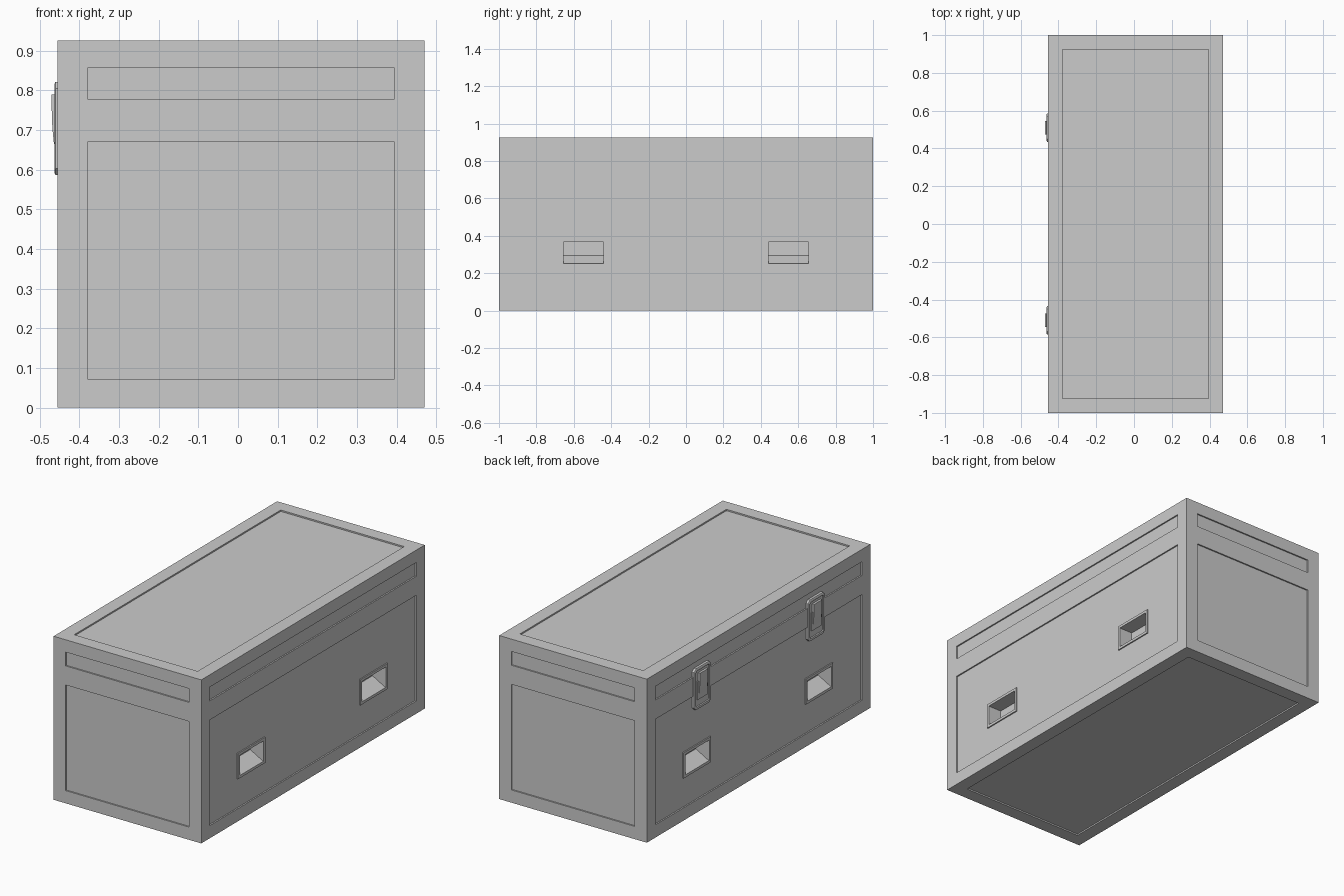
import bpy, bmesh, math
from mathutils import Vector

if "Cube" in bpy.data.objects:
    bpy.data.objects.remove(bpy.data.objects["Cube"])

X0, X1, Y, H = -0.455, 0.47, 1.0, 0.926   # outer box
M, D = 0.076, 0.008                       # panel margin and recess depth
XC = (X0 + X1) / 2

grey = bpy.data.materials.new("grey")
grey.diffuse_color = (0.6, 0.6, 0.6, 1)
grey.use_nodes = True
grey.node_tree.nodes["Principled BSDF"].inputs["Base Color"].default_value = grey.diffuse_color


def finish(name, bm):
    bmesh.ops.recalc_face_normals(bm, faces=bm.faces)
    me = bpy.data.meshes.new(name)
    bm.to_mesh(me)
    bm.free()
    me.materials.append(grey)
    ob = bpy.data.objects.new(name, me)
    bpy.context.collection.objects.link(ob)
    return ob


def box(name, lo, hi):
    bm = bmesh.new()
    bmesh.ops.create_cube(bm, size=1)
    for v in bm.verts:
        v.co = Vector([(a + b) / 2 + c * (b - a) for a, b, c in zip(lo, hi, v.co)])
    return finish(name, bm)


def prism(name, profile, y0, y1):
    """Extrude an (x, z) profile along y."""
    bm = bmesh.new()
    f = bm.faces.new([bm.verts.new((x, y0, z)) for x, z in profile])
    r = bmesh.ops.extrude_face_region(bm, geom=[f])
    for g in r["geom"]:
        if isinstance(g, bmesh.types.BMVert):
            g.co.y = y1
    return finish(name, bm)


def cut(target, cutters):
    bpy.context.view_layer.objects.active = target
    for c in cutters:
        m = target.modifiers.new("cut", 'BOOLEAN')
        m.operation, m.solver, m.object = 'DIFFERENCE', 'EXACT', c
        bpy.ops.object.modifier_apply(modifier=m.name)


# Main case
body = box("case_body", (X0, -Y, 0), (X1, Y, H))
helpers = []

# Recessed panels on the top and bottom
E = 0.05
for z0, z1 in ((-E, D), (H - D, H + E)):
    helpers.append(box("panel_cutter", (X0 + M, -Y + M, z0), (X1 - M, Y - M, z1)))

# Recessed main panel and lid strip on each of the four walls
for z0, z1 in ((0.072, 0.67), (0.778, 0.856)):
    for y0, y1 in ((-Y - E, -Y + D), (Y - D, Y + E)):
        helpers.append(box("panel_cutter", (X0 + M, y0, z0), (X1 - M, y1, z1)))
    for x0, x1 in ((X0 - E, X0 + D), (X1 - D, X1 + E)):
        helpers.append(box("panel_cutter", (x0, -Y + M, z0), (x1, Y - M, z1)))
cut(body, helpers)

# Hand pockets with sloping floors and a raised frame around each
for side, xw in ((-1, X0), (1, X1)):
    for yc in (-0.547, 0.547):
        def sx(d):
            return xw - side * d
        pocket = prism("pocket_cutter",
                       [(sx(-0.03), 0.252), (sx(D), 0.252), (sx(0.085), 0.295),
                        (sx(0.085), 0.367), (sx(-0.03), 0.367)],
                       yc - 0.107, yc + 0.107)
        xa, xb = sorted((sx(0.001), sx(D)))
        frame = box("pocket_frame", (xa, yc - 0.122, 0.237), (xb, yc + 0.122, 0.382))
        cut(body, [pocket])
        cut(frame, [pocket])
        helpers.append(pocket)

for h in helpers:
    bpy.data.objects.remove(h)


def latch_plate(yc):
    """Chamfered plate with a sunken centre."""
    hw, z0, z1, c = 0.075, 0.587, 0.821, 0.016
    outline = [(-hw + c, z0), (hw - c, z0), (hw, z0 + c), (hw, z1 - c),
               (hw - c, z1), (-hw + c, z1), (-hw, z1 - c), (-hw, z0 + c)]
    bm = bmesh.new()
    back = bm.faces.new([bm.verts.new((X0 + D, yc + y, z)) for y, z in outline])
    r = bmesh.ops.extrude_face_region(bm, geom=[back], use_keep_orig=True)
    front = [g for g in r["geom"] if isinstance(g, bmesh.types.BMFace)][0]
    for v in front.verts:
        v.co.x = -0.4605
    bmesh.ops.recalc_face_normals(bm, faces=bm.faces)
    bmesh.ops.inset_region(bm, faces=[front], thickness=0.006)
    for v in front.verts:
        v.co.x = -0.463
    bmesh.ops.inset_region(bm, faces=[front], thickness=0.010)
    bmesh.ops.inset_region(bm, faces=[front], thickness=0.003)
    for v in front.verts:
        v.co.x = -0.458
    return finish("latch_plate", bm)


# Two latches on the left wall
for yc in (-0.51, 0.51):
    latch_plate(yc)
    prism("latch_lever", [(-0.457, 0.665), (-0.464, 0.665), (-0.468, 0.705),
                          (-0.4705, 0.775), (-0.4705, 0.79), (-0.457, 0.79)],
          yc - 0.036, yc + 0.036)
    box("latch_catch", (-0.4625, yc - 0.046, 0.64), (-0.457, yc + 0.046, 0.745))
